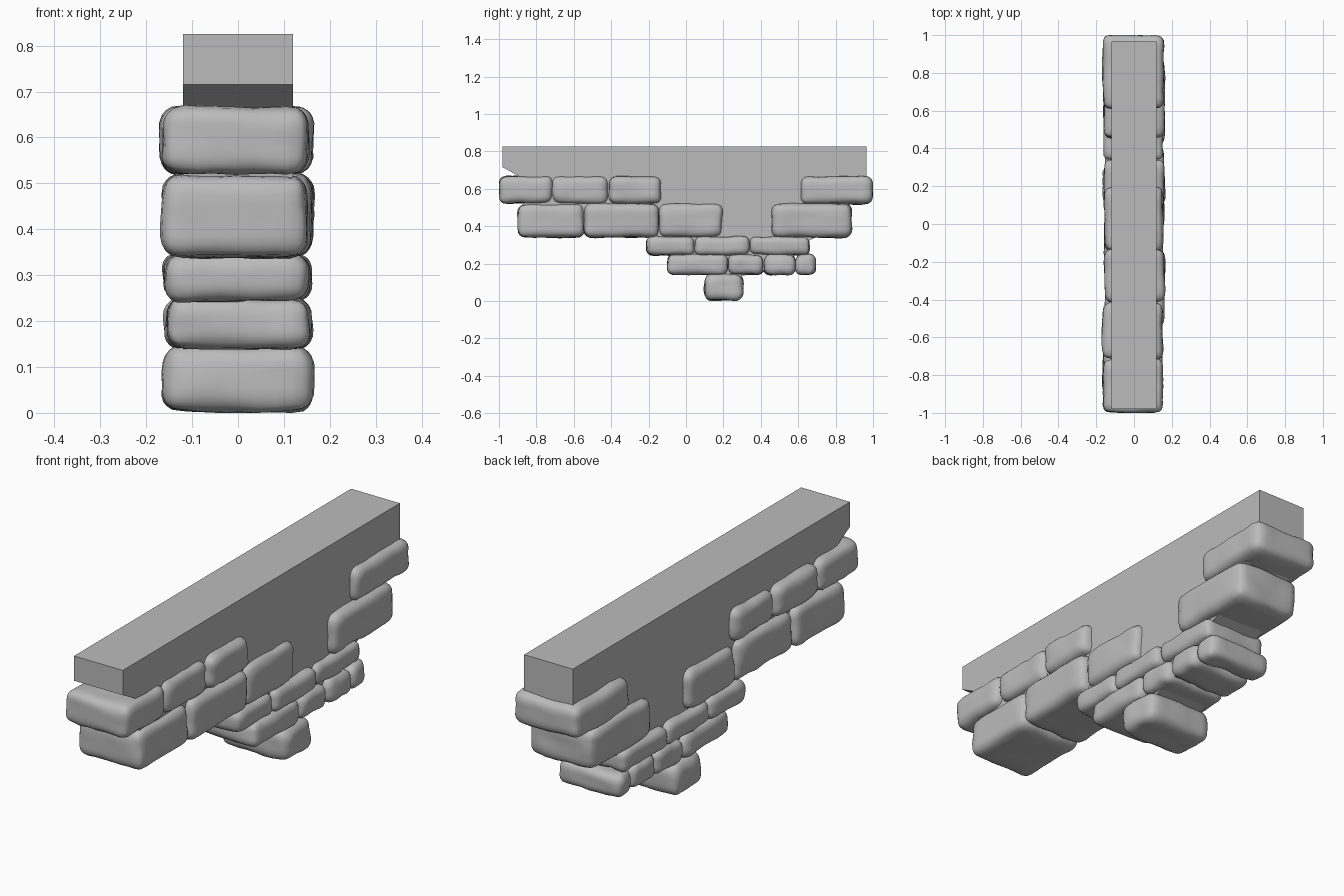
import bpy, bmesh, math, random
from mathutils import Vector, noise

random.seed(4)
if "Cube" in bpy.data.objects:
    bpy.data.objects.remove(bpy.data.objects["Cube"], do_unlink=True)

grey = bpy.data.materials.new("stone_grey")
grey.use_nodes = True
grey.diffuse_color = (0.5, 0.5, 0.5, 1)
bsdf = next(n for n in grey.node_tree.nodes if n.type == 'BSDF_PRINCIPLED')
bsdf.inputs["Base Color"].default_value = (0.5, 0.5, 0.5, 1)
bsdf.inputs["Roughness"].default_value = 0.8


def finish(bm, name, smooth):
    bmesh.ops.recalc_face_normals(bm, faces=bm.faces)
    mesh = bpy.data.meshes.new(name)
    bm.to_mesh(mesh)
    bm.free()
    mesh.materials.append(grey)
    for poly in mesh.polygons:
        poly.use_smooth = smooth
    bpy.context.collection.objects.link(bpy.data.objects.new(name, mesh))


def rounded_stone(name, y0, y1, z0, z1):
    """Rough block with rounded edges, running right through the wall."""
    x0, x1 = -0.161 + random.uniform(-.007, .007), 0.158 + random.uniform(-.007, .007)
    centre = Vector((x0 + x1, y0 + y1, z0 + z1)) / 2
    half = Vector((x1 - x0, y1 - y0, z1 - z0)) / 2
    radius = min(0.042, 0.7 * min(half))
    inner = half - Vector((radius,) * 3)
    lean = random.uniform(-.04, .04)
    bm = bmesh.new()
    bmesh.ops.create_cube(bm, size=2)
    bmesh.ops.subdivide_edges(bm, edges=bm.edges, cuts=11, use_grid_fill=True)
    for v in bm.verts:
        # crowd the grid toward the edges, then round them
        p = Vector([math.sin(c * math.pi / 2) * h for c, h in zip(v.co, half)])
        core = Vector([max(-i, min(i, c)) for c, i in zip(p, inner)])
        out = (p - core).normalized()
        p = core + out * radius
        p.x += lean * p.z * (1 if p.x > 0 else -1)
        p += centre
        p += out * (0.007 * noise.noise(p * 9) + 0.004 * noise.noise(p * 22))
        p.y = max(-1, min(1, p.y))
        p.z = max(0, p.z)
        v.co = p
    finish(bm, name, True)


# Wall core: side profile extruded across the thickness
profile = [(-.98, .825), (.965, .825), (.965, .58), (.84, .5), (.84, .4),
           (.6, .3), (.55, .2), (.25, .12), (.2, .1), (0, .2), (-.15, .3),
           (-.2, .42), (-.85, .42), (-.88, .66), (-.98, .715)]
bm = bmesh.new()
face = bm.faces.new([bm.verts.new((-.12, y, z)) for y, z in profile])
moved = bmesh.ops.extrude_face_region(bm, geom=[face])["geom"]
bmesh.ops.translate(bm, vec=(.24, 0, 0),
                    verts=[g for g in moved if isinstance(g, bmesh.types.BMVert)])
finish(bm, "wall_core", False)

# Courses of stones: bottom, top, then the span of each stone along the wall
courses = {
    "top": (.52, .667, [(-1, -.715), (-.715, -.415), (-.415, -.13), (.61, 1)]),
    "upper": (.34, .52, [(-.9, -.545), (-.545, -.145), (-.145, .195), (.455, .885)]),
    "middle": (.245, .345, [(-.21, .045), (.045, .34), (.34, .66)]),
    "lower": (.14, .25, [(-.1, .225), (.225, .415), (.415, .585), (.585, .695)]),
    "bottom": (0.003, .145, [(.1, .305)]),
}
for course, (z0, z1, spans) in courses.items():
    for i, (y0, y1) in enumerate(spans):
        rounded_stone(f"{course}_stone_{i + 1}", y0, y1, z0, z1)
